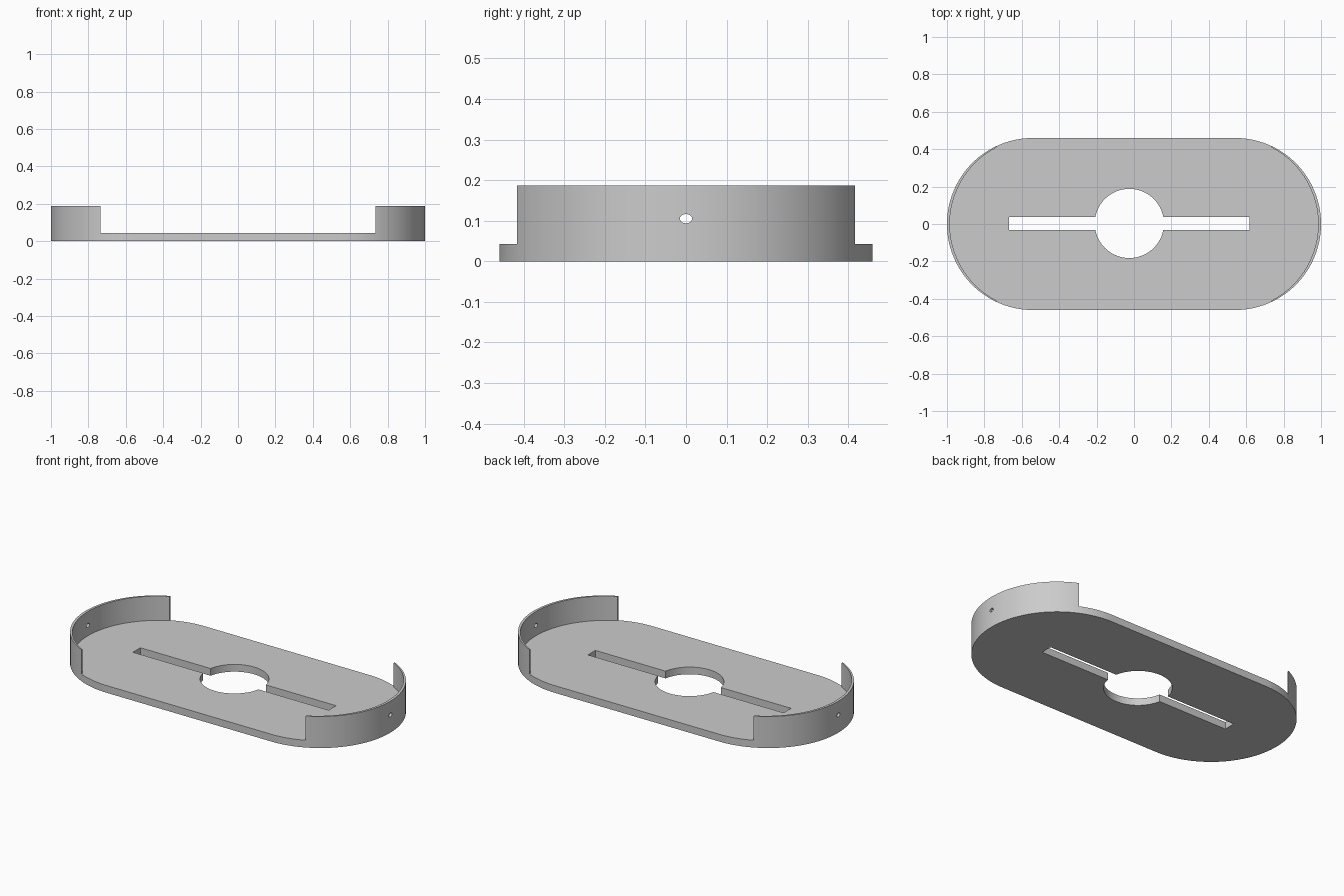
import bpy
import bmesh
from math import cos, sin, pi, radians

cube = bpy.data.objects.get("Cube")
if cube:
    bpy.data.objects.remove(cube, do_unlink=True)

R = 0.46            # end radius, half the tray width
REACH = 1.0 - R     # centre of each rounded end
FLOOR = 0.043
TOP = 0.187
WALL = 0.015        # wall thickness at the tips
HOLE_X, HOLE_Y = -0.025, 0.003


def arc(cx, cy, rx, ry, start, end, steps):
    return [(cx + rx * cos(start + (end - start) * i / steps),
             cy + ry * sin(start + (end - start) * i / steps)) for i in range(steps + 1)]


def stadium(reach):
    return (arc(reach, 0, R, R, -pi / 2, pi / 2, 64)
            + arc(-reach, 0, R, R, pi / 2, 3 * pi / 2, 64))


def rectangle(cx, cy, hx, hy):
    return [(cx - hx, cy - hy), (cx + hx, cy - hy), (cx + hx, cy + hy), (cx - hx, cy + hy)]


def prism(name, outline, low, high, along_x=False):
    """Extrude an outline along z, or along x with the outline in the y-z plane."""
    bm = bmesh.new()
    place = (lambda a, b: (low, a, b)) if along_x else (lambda a, b: (a, b, low))
    face = bm.faces.new([bm.verts.new(place(a, b)) for a, b in outline])
    moved = bmesh.ops.extrude_face_region(bm, geom=[face])["geom"]
    step = (high - low, 0, 0) if along_x else (0, 0, high - low)
    bmesh.ops.translate(bm, vec=step, verts=[v for v in moved if isinstance(v, bmesh.types.BMVert)])
    bmesh.ops.recalc_face_normals(bm, faces=bm.faces)
    mesh = bpy.data.meshes.new(name)
    bm.to_mesh(mesh)
    bm.free()
    obj = bpy.data.objects.new(name, mesh)
    bpy.context.collection.objects.link(obj)
    return obj


def cut(target, cutter):
    cutter.hide_render = True
    mod = target.modifiers.new("cut", "BOOLEAN")
    mod.operation = "DIFFERENCE"
    mod.solver = "EXACT"
    mod.object = cutter
    bpy.context.view_layer.objects.active = target
    bpy.ops.object.modifier_apply(modifier=mod.name)
    bpy.data.objects.remove(cutter, do_unlink=True)


# Rounded tray block
tray = prism("tray", stadium(REACH), 0, TOP)

# Open the long sides, then hollow the ends into thin tapering walls
cut(tray, prism("side_opening", rectangle(0, 0, 0.735, 1), FLOOR, 1))
cut(tray, prism("end_hollow", stadium(REACH - WALL), FLOOR, 1))

# Central hole with a long slot through the floor
cut(tray, prism("slot", rectangle(HOLE_X, HOLE_Y, 0.642, 0.035), -1, 0.1))
cut(tray, prism("round_hole", arc(HOLE_X, HOLE_Y, 0.185, 0.185, 0, 2 * pi, 64)[:-1], -1, 0.1))

# Small pin holes through both end walls
cut(tray, prism("pin_hole", arc(0, 0.105, 0.015, 0.0115, 0, 2 * pi, 20)[:-1], -2, 2, along_x=True))

grey = bpy.data.materials.new("light_grey")
grey.use_nodes = True
colour = (0.6, 0.6, 0.6, 1)
grey.diffuse_color = colour
grey.node_tree.nodes["Principled BSDF"].inputs["Base Color"].default_value = colour
tray.data.materials.clear()
tray.data.materials.append(grey)

bpy.ops.object.select_all(action="DESELECT")
tray.select_set(True)
bpy.context.view_layer.objects.active = tray
bpy.ops.object.shade_smooth_by_angle(angle=radians(30))
